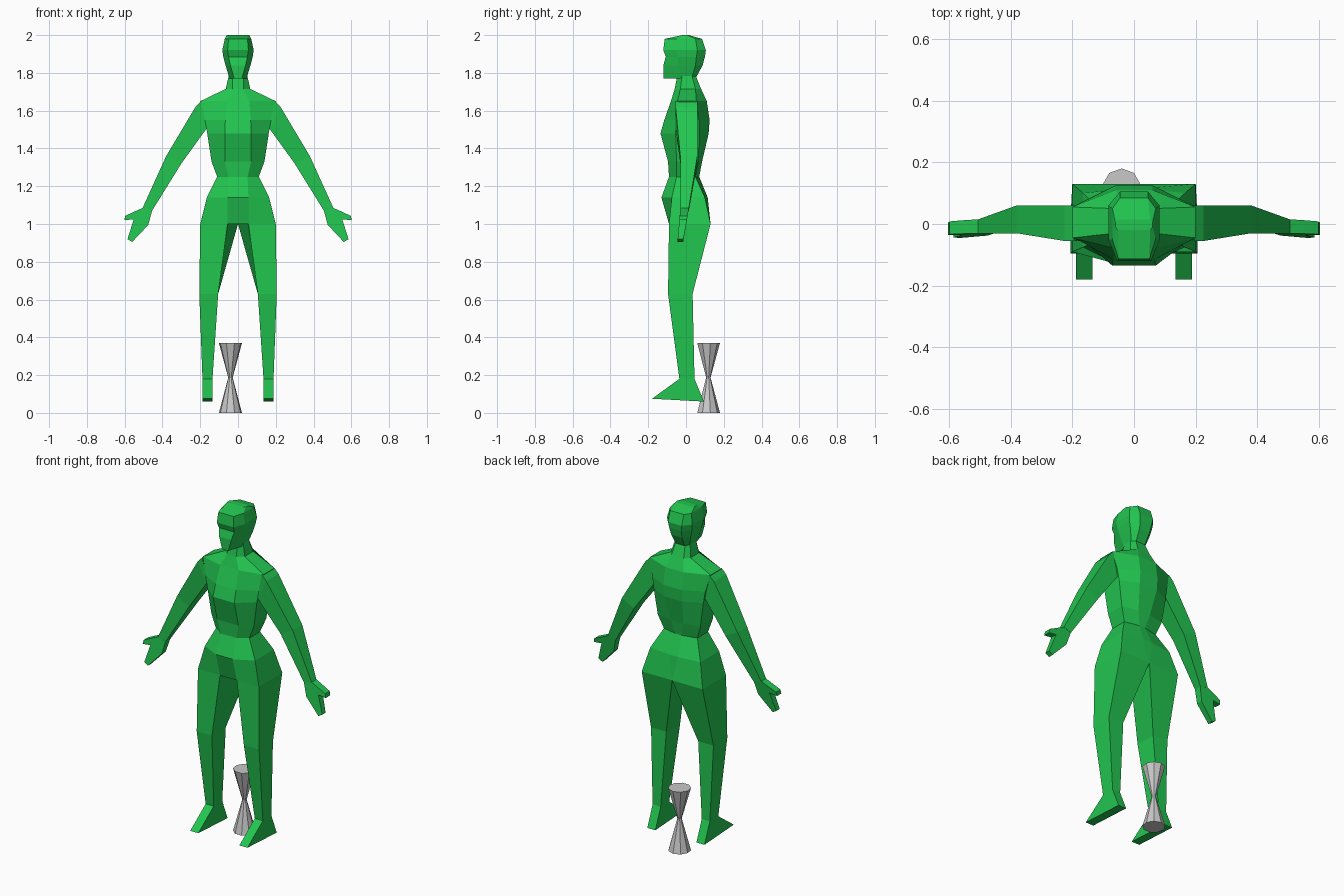
import bpy, bmesh, math
from mathutils import Vector

if "Cube" in bpy.data.objects:
    bpy.data.objects.remove(bpy.data.objects["Cube"])


def material(name, rgb):
    m = bpy.data.materials.new(name)
    m.diffuse_color = (*rgb, 1)
    m.use_nodes = True
    m.node_tree.nodes["Principled BSDF"].inputs["Base Color"].default_value = m.diffuse_color
    return m


GREEN = material("green", (0.016, 0.56, 0.08))
GREY = material("light grey", (0.58, 0.58, 0.58))


def loft(name, rings, mat, bottom=True, top=True):
    """Skin a stack of equal-sized point rings, optionally capping the ends."""
    bm = bmesh.new()
    vs = [[bm.verts.new(p) for p in r] for r in rings]
    n = len(rings[0])
    for a, b in zip(vs, vs[1:]):
        for i in range(n):
            j = (i + 1) % n
            bm.faces.new((a[i], a[j], b[j], b[i]))
    if bottom:
        bm.faces.new(vs[0][::-1])
    if top:
        bm.faces.new(vs[-1])
    bmesh.ops.remove_doubles(bm, verts=bm.verts, dist=0.0005)
    bmesh.ops.recalc_face_normals(bm, faces=bm.faces)
    me = bpy.data.meshes.new(name)
    bm.to_mesh(me)
    bm.free()
    me.materials.append(mat)
    ob = bpy.data.objects.new(name, me)
    bpy.context.collection.objects.link(ob)
    return ob


def body_ring(z, fx, fy, sx, sf, sb, bx, by):
    """Symmetric octagon: front pair, side pairs, back pair."""
    return [(-fx, fy, z), (fx, fy, z), (sx, sf, z), (sx, sb, z),
            (bx, by, z), (-bx, by, z), (-sx, sb, z), (-sx, sf, z)]


def box_ring(z, x0, x1, y0, y1, side):
    return [(side * x, y, z) for x, y in ((x0, y0), (x1, y0), (x1, y1), (x0, y1))]


# Torso from hips up to neck
loft("torso", [body_ring(*r) for r in (
    (1.00, .055, -.09, .20, -.09, .13, 0, .13),
    (1.14, .055, -.13, .165, -.075, .10, .03, .115),
    (1.25, .05, -.09, .11, -.05, .05, .02, .07),
    (1.33, .07, -.095, .14, -.05, .065, .04, .085),
    (1.48, .07, -.135, .163, -.055, .07, .06, .12),
    (1.55, .067, -.115, .175, -.055, .068, .06, .125),
    (1.65, .06, -.08, .20, -.045, .055, .06, .11),
    (1.715, .03, -.06, .065, -.03, .05, .04, .08),
    (1.79, .03, -.045, .048, -.02, .03, .03, .05))], GREEN, top=False)

# Head with chin, brow and crown
loft("head", [body_ring(*r) for r in (
    (1.77, .02, -.12, .045, -.03, .03, .03, .05),
    (1.84, .04, -.12, .066, -.04, .05, .035, .088),
    (1.885, .05, -.107, .078, -.045, .055, .04, .1),
    (1.92, .055, -.12, .083, -.05, .06, .045, .105),
    (1.98, .05, -.113, .07, -.05, .05, .045, .085),
    (2.00, .052, -.02, .06, -.01, .005, .052, .015))], GREEN)

for side, label in ((-1, "left"), (1, "right")):
    # Legs
    leg = [box_ring(*r, side) for r in (
        (.18, .135, .188, -.035, .045),
        (.63, .105, .205, -.095, .035))]
    leg.append([(side * x, y, 1.0) for x, y in
                ((.055, -.09), (.20, -.09), (.20, .13), (0, .13))])
    loft(label + "_leg", leg, GREEN, bottom=False, top=False)

    # Feet, a wedge from the ankle to the toe
    sole = [(side * x, y, z) for x, y, z in
            ((.135, -.18, .075), (.188, -.18, .075), (.188, .095, .06), (.135, .095, .06))]
    loft(label + "_foot", [sole, leg[0]], GREEN, top=False)

    # Arms: each section is (outer x, z), (inner x, z), front y, back y
    sections = (((.195, 1.65), (.163, 1.51), -.055, .06),
                ((.225, 1.62), (.17, 1.50), -.055, .06),
                ((.38, 1.36), (.30, 1.32), -.03, .06),
                ((.505, 1.085), (.455, 1.07), -.03, .015))
    arm = [[(side * o[0], f, o[1]), (side * o[0], b, o[1]),
            (side * i[0], b, i[1]), (side * i[0], f, i[1])] for o, i, f, b in sections]
    loft(label + "_arm", arm, GREEN, bottom=False, top=False)

    # Hands: palm outline with outward thumb, thinner towards the fingers
    outline = ((.455, 1.07), (.505, 1.085), (.55, 1.065), (.597, 1.043), (.602, 1.02),
               (.552, 1.025), (.585, .92), (.56, .905), (.475, .995))
    def edge_y(x, z, front):
        t = min(1, max(0, (1.08 - z) / .17))
        return -.03 - .015 * t if front else .015 - .03 * t
    loft(label + "_hand", [[(side * x, edge_y(x, z, fr), z) for x, z in outline]
                           for fr in (True, False)], GREEN)

# Hourglass-shaped stand behind the feet
stand = [[(-.04 + r * math.cos(math.pi / 2 + k * math.tau / 9),
           .118 + r * math.sin(math.pi / 2 + k * math.tau / 9), z) for k in range(9)]
         for z, r in ((0, .062), (.187, .012), (.37, .062))]
loft("stand", stand, GREY)
